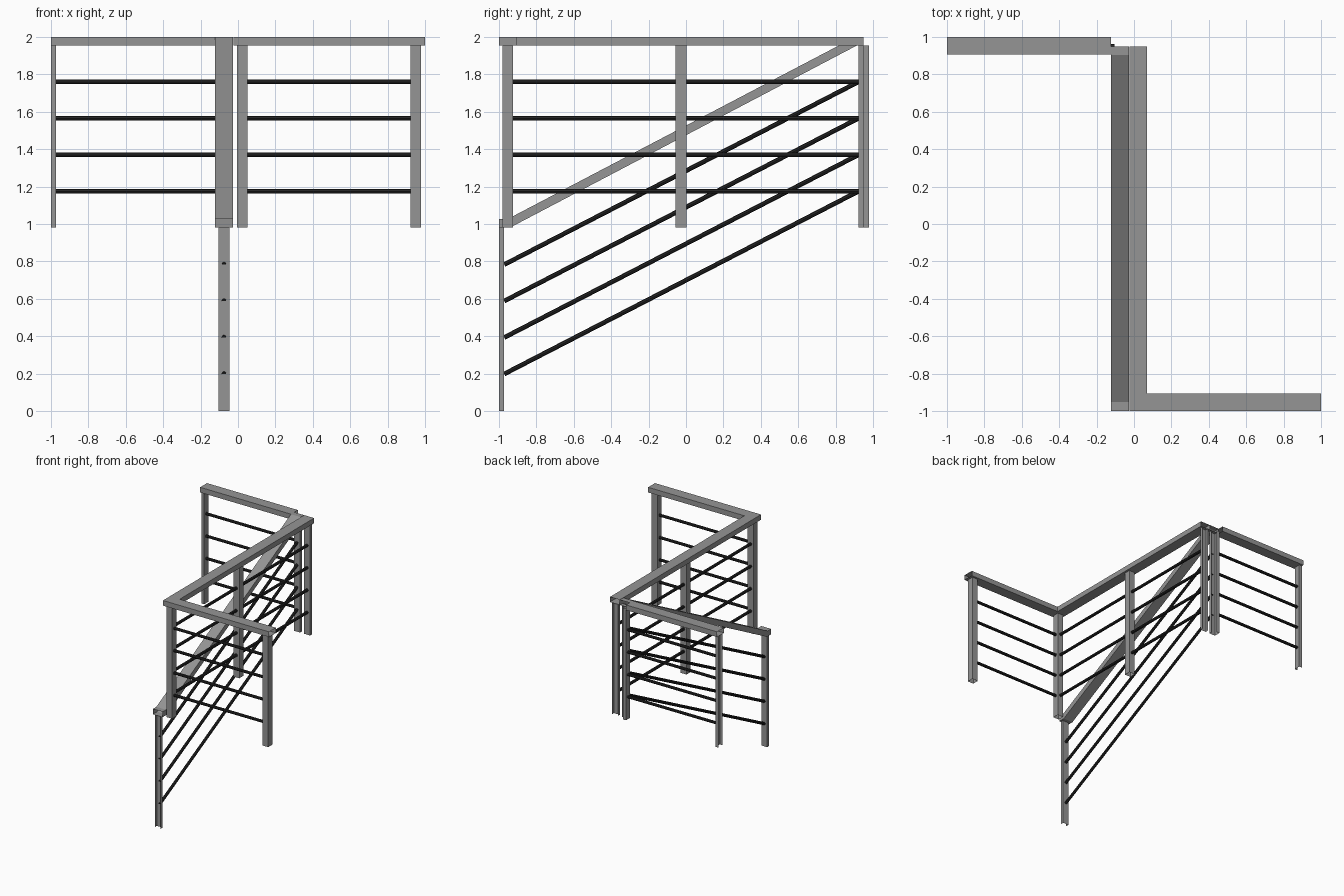
import bpy, bmesh
from mathutils import Vector

if "Cube" in bpy.data.objects:
    bpy.data.objects.remove(bpy.data.objects["Cube"])


def material(name, v):
    m = bpy.data.materials.new(name)
    m.diffuse_color = (v, v, v, 1)
    m.use_nodes = True
    m.node_tree.nodes["Principled BSDF"].inputs["Base Color"].default_value = m.diffuse_color
    return m


GREY = material("grey_metal", 0.30)
DARK = material("dark_metal", 0.018)


def finish(name, bm, mat):
    bmesh.ops.recalc_face_normals(bm, faces=bm.faces)
    me = bpy.data.meshes.new(name)
    bm.to_mesh(me)
    bm.free()
    me.materials.append(mat)
    ob = bpy.data.objects.new(name, me)
    bpy.context.collection.objects.link(ob)
    return ob


def sheet(name, rings, mat, closed=True):
    """Skin a row of matching cross-sections, leaving the ends open."""
    bm = bmesh.new()
    rows = [[bm.verts.new(p) for p in r] for r in rings]
    n = len(rows[0])
    for a, b in zip(rows, rows[1:]):
        for i in range(n if closed else n - 1):
            j = (i + 1) % n
            bm.faces.new((a[i], a[j], b[j], b[i]))
    return finish(name, bm, mat)


def section(p, q, lo, hi):
    return [(*p, lo), (*q, lo), (*q, hi), (*p, hi)]


def post(name, outline, z0, z1, closed):
    sheet(name, [[(x, y, z) for x, y in outline] for z in (z0, z1)], GREY, closed)


def square_post(name, x, y, z0=0.98, z1=1.955):
    h = 0.0285
    post(name, [(x-h, y-h), (x+h, y-h), (x+h, y+h), (x-h, y+h)], z0, z1, True)


def half_post(name, x, y, d, z0=0.98, z1=1.955):
    """Half tube whose web is at (x, y) and whose flanges run along d."""
    h = 0.0285
    d = Vector(d)
    s = Vector((-d.y, d.x)) * h
    w = Vector((x, y))
    e = d * 0.028
    post(name, [tuple(v) for v in (w + s + e, w + s, w - s, w - s + e)], z0, z1, False)


def rod(name, a, b, r=0.0125, n=8):
    a, b = Vector(a), Vector(b)
    d = b - a
    bm = bmesh.new()
    bmesh.ops.create_cone(bm, cap_ends=True, segments=n, radius1=r, radius2=r, depth=d.length)
    m = d.to_track_quat('Z', 'Y').to_matrix().to_4x4()
    m.translation = (a + b) / 2
    bm.transform(m)
    finish(name, bm, DARK)


L, S = 0.0225, -0.075          # x of the landing run and the stair run
LO, HI = 1.955, 2.0

# Handrails
sheet("landing_handrail", [
    section((-0.025, 0.95), (0.07, 0.95), LO, HI),
    section((-0.025, -1), (0.07, -0.905), LO, HI),
    section((1, -1), (1, -0.905), LO, HI)], GREY)
sheet("back_handrail", [
    section((-1, 0.905), (-1, 1), LO, HI),
    section((-0.122, 0.905), (-0.122, 1), LO, HI)], GREY)


def stair_section(y_lo, y_hi, lo, hi):
    a, b = S - 0.047, S + 0.047
    return [(a, y_lo, lo), (b, y_lo, lo), (b, y_hi, hi), (a, y_hi, hi)]


sheet("stair_handrail", [
    stair_section(-1, -1, 0.98, 1.027),
    stair_section(-0.942, -0.953, 0.98, 1.027),
    stair_section(0.915, 0.904, LO, HI),
    stair_section(0.95, 0.95, LO, HI)], GREY)

# Full posts
square_post("front_end_post", 0.95, -0.9525)
square_post("corner_post", L, -0.9525)
square_post("middle_post", L, -0.027)

# Half posts at the open ends of each run
half_post("landing_end_post", L, 0.922, (0, 1))
half_post("stair_top_post", S, 0.922, (0, 1))
half_post("stair_bottom_post", S, -0.972, (0, -1), 0, 0.98)
half_post("back_outer_post", -0.972, 0.95, (-1, 0))
half_post("back_inner_post", -0.105, 0.95, (1, 0))

# Infill rods
for i in range(4):
    z = 1.175 + i * 0.195
    rod(f"front_rod_{i}", (L + 0.028, -0.9525, z), (0.922, -0.9525, z))
    rod(f"landing_rod_{i}", (L, -0.925, z), (L, 0.922, z))
    rod(f"back_rod_{i}", (-0.972, 0.95, z), (-0.105, 0.95, z))
    rod(f"stair_rod_{i}", (S, -0.972, z - 0.977), (S, 0.922, z))
